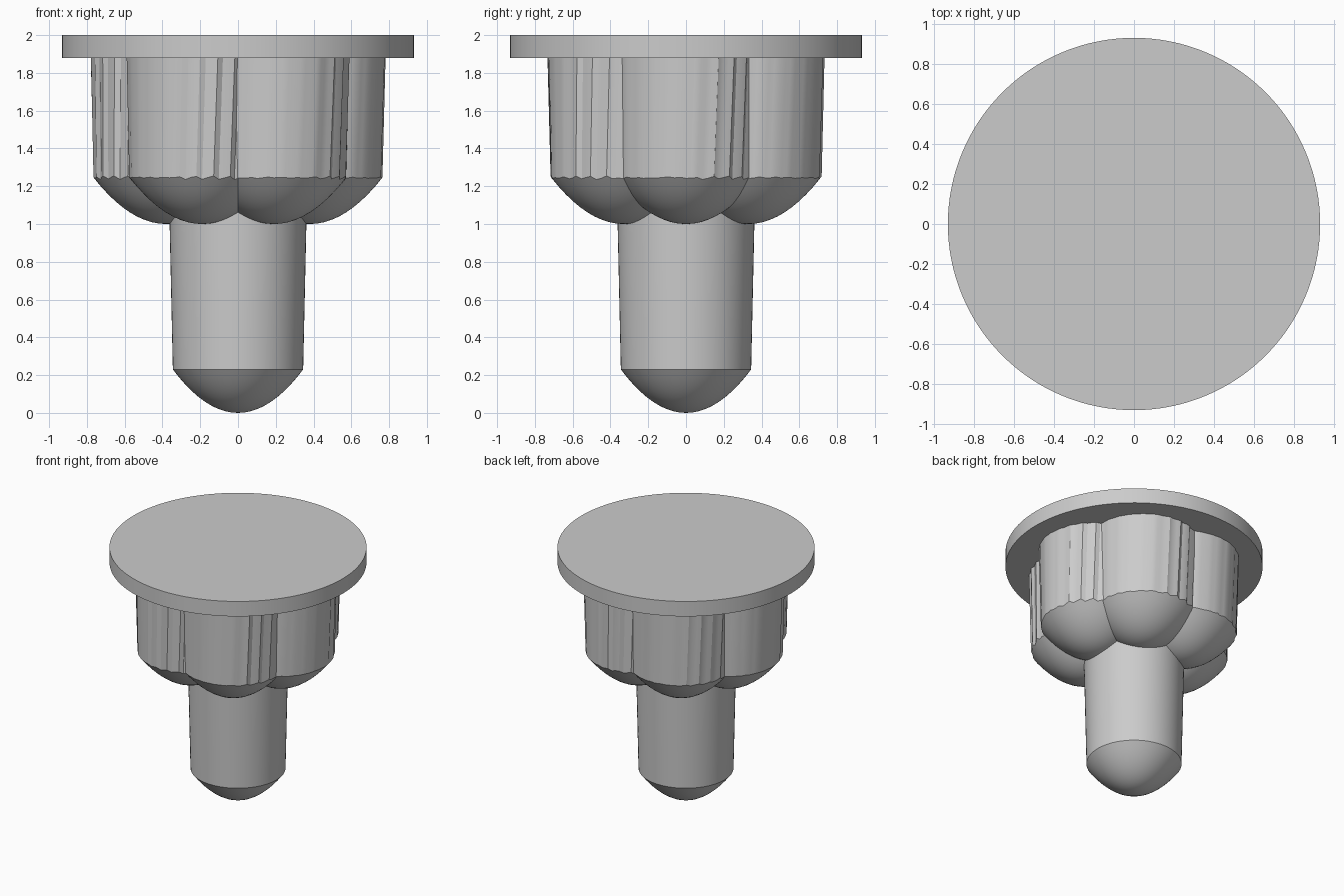
import bpy, bmesh, math, random

random.seed(4)
if "Cube" in bpy.data.objects:
    bpy.data.objects.remove(bpy.data.objects["Cube"])

# One plain grey for the whole model
grey = bpy.data.materials.new("plain grey")
grey.use_nodes = True
colour = (0.6, 0.6, 0.6, 1)
grey.diffuse_color = colour
grey.node_tree.nodes["Principled BSDF"].inputs["Base Color"].default_value = colour


def build(name, rings, tip, location=(0, 0, 0)):
    """Skin stacked rings of points, with a tip below and a cap on top."""
    bm = bmesh.new()
    loops = [[bm.verts.new(p) for p in ring] for ring in rings]
    n = len(loops[0])
    bottom = bm.verts.new(tip)
    for i in range(n):
        j = (i + 1) % n
        bm.faces.new((bottom, loops[0][j], loops[0][i]))
        for low, high in zip(loops, loops[1:]):
            bm.faces.new((low[i], low[j], high[j], high[i]))
    bm.faces.new(loops[-1])
    mesh = bpy.data.meshes.new(name)
    bm.to_mesh(mesh)
    bm.free()
    mesh.materials.append(grey)
    obj = bpy.data.objects.new(name, mesh)
    obj.location = location
    bpy.context.collection.objects.link(obj)
    bpy.ops.object.select_all(action='DESELECT')
    obj.select_set(True)
    bpy.context.view_layer.objects.active = obj
    bpy.ops.object.shade_smooth_by_angle(angle=math.radians(25))
    return obj


def tapered_plug(name, centre, base, rim_radius, top_radius, rim_height, top,
                 sides=64, pleats=None, twist=0.0):
    """Tapered shaft with a parabolic nose; pleats shift the wall radius."""
    pleats = pleats or [0.0] * sides
    angles = [math.tau * i / sides for i in range(sides)]

    def ring(radii, heights, turn=0.0):
        return [(r * math.cos(a + turn), r * math.sin(a + turn), z)
                for a, r, z in zip(angles, radii, heights)]

    def nose(r):
        return base + rim_height * (r / rim_radius) ** 2

    rings = []
    for k in range(1, 11):
        radii = [rim_radius * k / 10 + (p if k == 10 else 0) for p in pleats]
        rings.append(ring(radii, [nose(r) for r in radii]))
    rings.append(ring([top_radius + p for p in pleats], [top] * sides, twist))
    return build(name, rings, (0, 0, base), (*centre, 0))


# Round flange on top
flange = bpy.ops.mesh.primitive_cylinder_add(
    vertices=128, radius=0.933, depth=0.12, location=(0, 0, 1.94))
flange = bpy.context.object
flange.name = "top_flange"
flange.data.materials.append(grey)
bpy.ops.object.shade_smooth_by_angle(angle=math.radians(30))

# Central shaft with rounded nose
tapered_plug("central_shaft", (0, 0), 0.0, 0.345, 0.382, 0.23, 1.9)

# Six lobes, each with fine pleats on its counter-clockwise side
SIDES = 80
for lobe in range(6):
    turn = math.radians(60 * lobe)
    pleats = []
    for i in range(SIDES):
        offset = (math.tau * i / SIDES - turn) % math.tau
        pleated = math.radians(10) < offset < math.radians(110)
        depth = 0.012 if pleated else 0.003
        step = (i % 3) / 2 - 0.5
        pleats.append(depth * step + random.uniform(-0.002, 0.002))
    tapered_plug(f"lobe_{lobe + 1}",
                 (0.38 * math.cos(turn), 0.38 * math.sin(turn)),
                 1.0, 0.384, 0.4, 0.245, 1.9, SIDES, pleats, 0.05)
